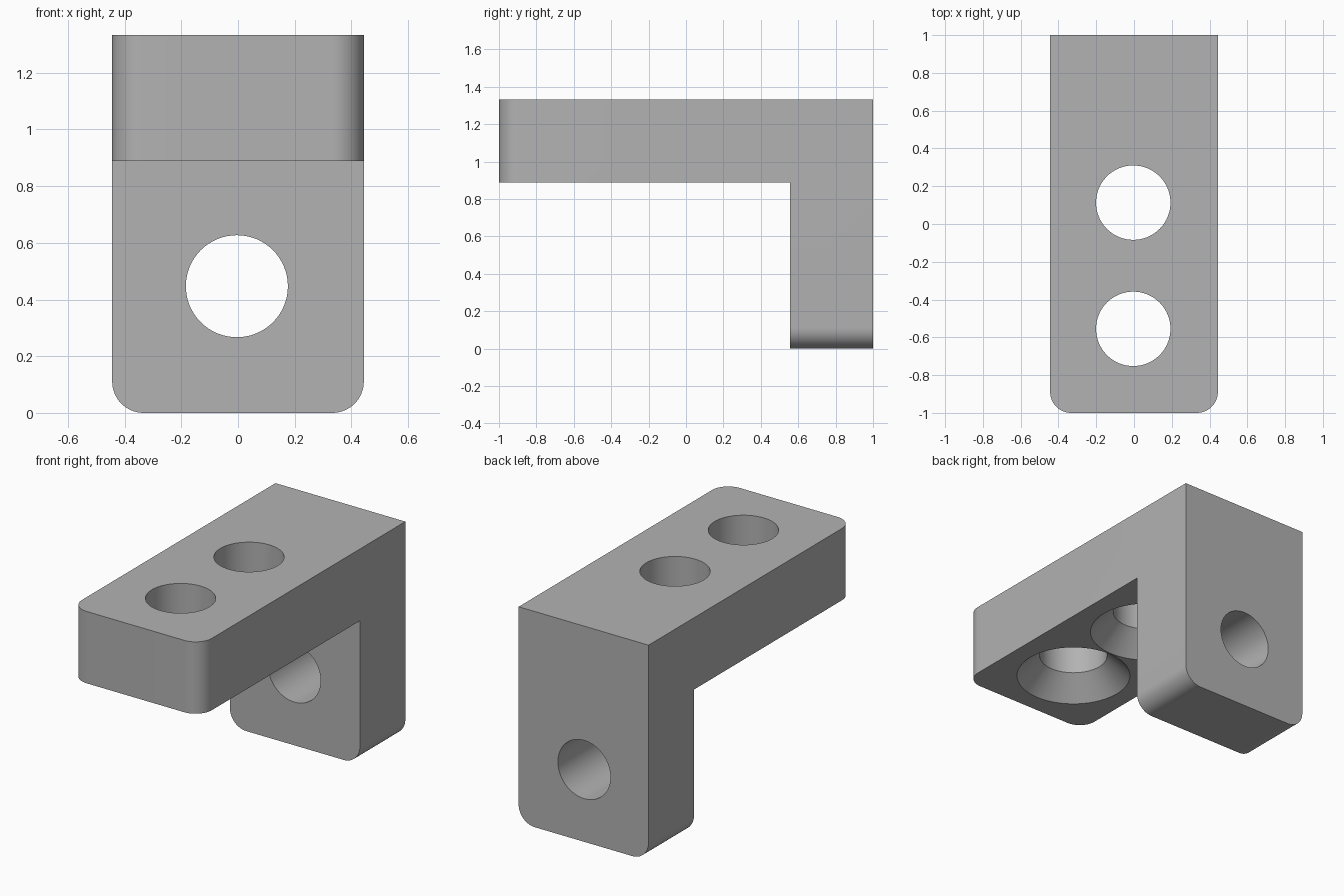
import bpy, bmesh, math
from mathutils import Matrix, Vector

cube = bpy.data.objects.get("Cube")
if cube:
    bpy.data.objects.remove(cube, do_unlink=True)

HALF_W, HEIGHT, THICK, RADIUS = 0.444, 1.333, 0.444, 0.111
HOLE_X = -0.004
ARM_Z = HEIGHT - THICK

grey = bpy.data.materials.new("plain grey")
grey.use_nodes = True
colour = (0.448, 0.448, 0.448, 1)
grey.diffuse_color = colour
grey.node_tree.nodes["Principled BSDF"].inputs["Base Color"].default_value = colour


def make_object(name, bm):
    bmesh.ops.recalc_face_normals(bm, faces=bm.faces)
    mesh = bpy.data.meshes.new(name)
    bm.to_mesh(mesh)
    bm.free()
    mesh.materials.append(grey)
    obj = bpy.data.objects.new(name, mesh)
    bpy.context.collection.objects.link(obj)
    return obj


def turned_cutter(name, profile, matrix, sides=64):
    """Closed solid of revolution from (radius, height) pairs."""
    bm = bmesh.new()
    rings = [[bm.verts.new(matrix @ Vector((r * math.cos(a), r * math.sin(a), h)))
              for a in (2 * math.pi * i / sides for i in range(sides))]
             for r, h in profile]
    for low, high in zip(rings, rings[1:]):
        for i in range(sides):
            j = (i + 1) % sides
            bm.faces.new((low[i], low[j], high[j], high[i]))
    bm.faces.new(rings[0])
    bm.faces.new(rings[-1])
    obj = make_object(name, bm)
    obj.hide_render = True
    return obj


# L-shaped side profile, extruded across the width
profile = [(-1, ARM_Z), (1 - THICK, ARM_Z), (1 - THICK, 0), (1, 0), (1, HEIGHT), (-1, HEIGHT)]
bm = bmesh.new()
face = bm.faces.new([bm.verts.new((-HALF_W, y, z)) for y, z in profile])
extruded = bmesh.ops.extrude_face_region(bm, geom=[face])["geom"]
bmesh.ops.translate(bm, vec=(2 * HALF_W, 0, 0),
                    verts=[v for v in extruded if isinstance(v, bmesh.types.BMVert)])


# Round the corners at the arm tip and at the foot of the leg
def is_end_edge(edge):
    a, b = (v.co for v in edge.verts)
    if abs(a.x - b.x) > 0.01:
        return False
    return (a.y < -0.99 and b.y < -0.99) or (a.z < 0.01 and b.z < 0.01)


bmesh.ops.bevel(bm, geom=[e for e in bm.edges if is_end_edge(e)], offset=RADIUS,
                offset_type='OFFSET', segments=16, profile=0.5, affect='EDGES')
bracket = make_object("angle_bracket", bm)

# Countersunk holes through the arm, plain hole through the leg
R, SINK, OVER = 0.197, 0.133, 0.05
countersunk = [(R + SINK + OVER, -OVER), (R, SINK), (R, THICK + OVER)]
cutters = [turned_cutter("arm_hole_cutter", countersunk, Matrix.Translation((HOLE_X, y, ARM_Z)))
           for y in (0.113, -0.555)]
leg_matrix = Matrix.Translation((HOLE_X, 1, 0.447)) @ Matrix.Rotation(math.pi / 2, 4, 'X')
cutters.append(turned_cutter("leg_hole_cutter", [(0.18, -OVER), (0.18, THICK + OVER)], leg_matrix))

bpy.ops.object.select_all(action='DESELECT')
bpy.context.view_layer.objects.active = bracket
bracket.select_set(True)
for cutter in cutters:
    mod = bracket.modifiers.new(cutter.name, 'BOOLEAN')
    mod.operation = 'DIFFERENCE'
    mod.solver = 'EXACT'
    mod.object = cutter
    bpy.ops.object.modifier_apply(modifier=mod.name)
    bpy.data.objects.remove(cutter, do_unlink=True)

bpy.ops.object.shade_smooth_by_angle(angle=math.radians(30))
